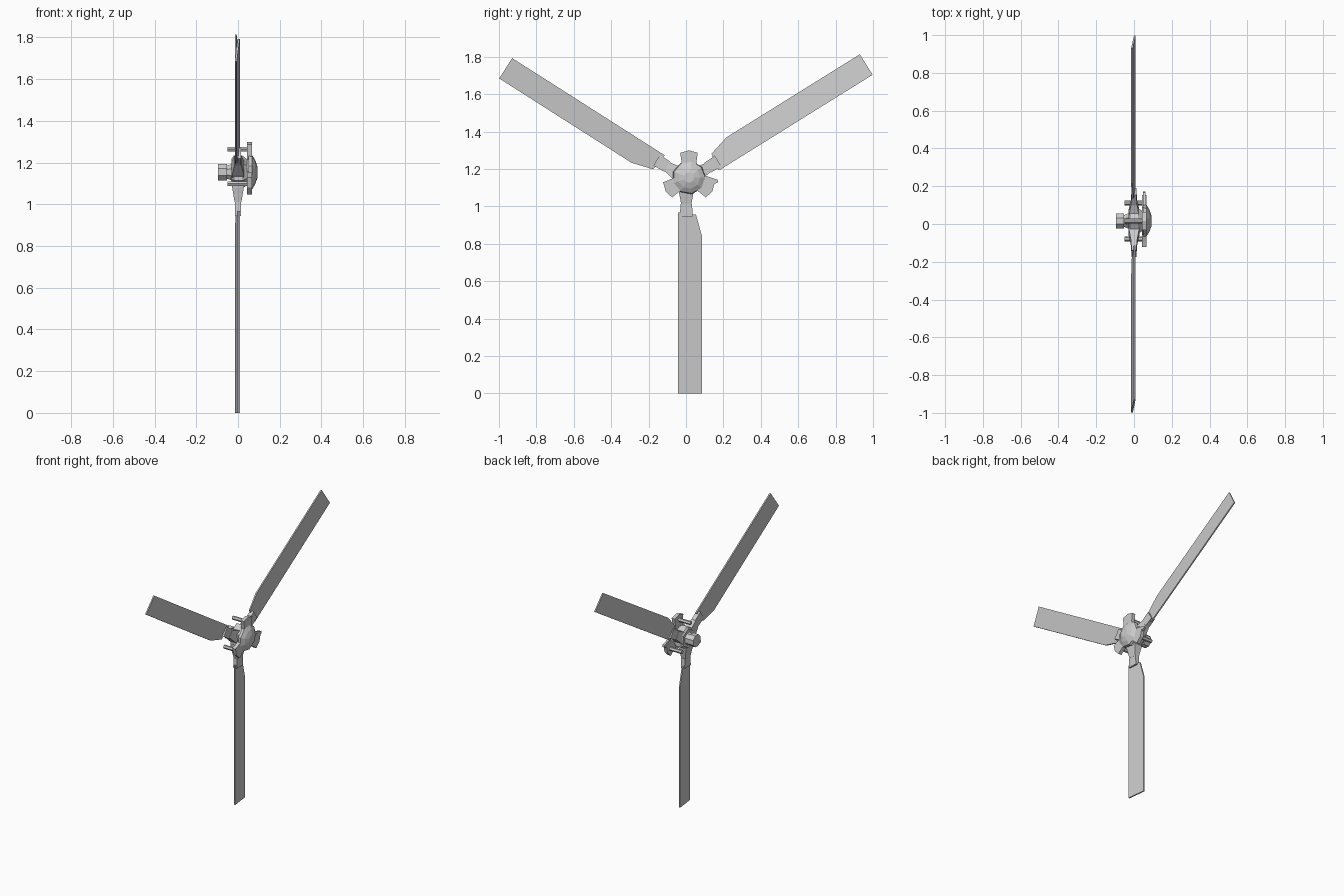
import bpy, bmesh
from math import sin, cos, pi, radians
from mathutils import Matrix, Vector

if "Cube" in bpy.data.objects:
    bpy.data.objects.remove(bpy.data.objects["Cube"])

HY, HZ = 0.016, 1.154          # hub axis (runs along x)


def make(name, rings, matrix=Matrix()):
    """Skin a list of equally sized vertex rings and cap both ends."""
    bm = bmesh.new()
    loops = [[bm.verts.new(matrix @ Vector(p)) for p in r] for r in rings]
    n = len(loops[0])
    for a, b in zip(loops, loops[1:]):
        for i in range(n):
            j = (i + 1) % n
            bm.faces.new((a[i], a[j], b[j], b[i]))
    bm.faces.new(loops[0][::-1])
    bm.faces.new(loops[-1])
    bmesh.ops.recalc_face_normals(bm, faces=bm.faces)
    me = bpy.data.meshes.new(name)
    bm.to_mesh(me)
    bm.free()
    ob = bpy.data.objects.new(name, me)
    bpy.context.collection.objects.link(ob)
    return ob


def lathe(name, profile, sides, y=HY, z=HZ, phase=0.0):
    """Faceted turned part around x; profile is (x, radius)."""
    rings = []
    for x, r in profile:
        rings.append([(x, y + r * cos(phase + 2 * pi * i / sides),
                       z + r * sin(phase + 2 * pi * i / sides)) for i in range(sides)])
    return make(name, rings)


def plate(name, outline, x0, x1):
    return make(name, [[(x, y, z) for y, z in outline] for x in (x0, x1)])


def rect(s, w, d, t=-0.02):
    return [(-d, t - w, s), (d, t - w, s), (d, t + w, s), (-d, t + w, s)]


# Blades and their grips, built tip-first in a local frame then swung into place
tips = [(0.0215, 0.0, 0), (0.9635, 1.758, 121.9), (-0.964, 1.738, -122.5)]
blade_outline = [(-0.0645, 0), (0.0645, 0), (0.0645, 0.84), (0.032, 0.955), (-0.0645, 0.968)]


def pitch(t):
    return -0.0035 - 0.0075 * t / 0.0645


for k, (ty, tz, ang) in enumerate(tips, 1):
    m = Matrix.Translation((0, ty, tz)) @ Matrix.Rotation(radians(ang), 4, 'X')
    make(f"blade_{k}", [[(pitch(t) + dx, t, s) for t, s in blade_outline]
                        for dx in (-0.0045, 0.0045)], m)
    # Hub arm tapering out to a clamp block
    make(f"blade_arm_{k}", [rect(1.16, .045, .03), rect(1.08, .04, .028),
                            rect(1.01, .027, .016)], m)
    make(f"blade_clamp_{k}", [rect(1.012, .031, .015), rect(0.945, .034, .014)], m)

# Central hub block and drive shaft
lathe("hub_body", [(-0.03, 0.065), (-0.02, 0.08), (0.02, 0.08), (0.045, 0.06)], 6, phase=pi / 6)
lathe("drive_shaft", [(-0.052, 0.034), (-0.025, 0.045)], 8, phase=pi / 8)
lathe("shaft_nut", [(-0.095, 0.043), (-0.052, 0.043)], 8, phase=pi / 8)

# Three-lobed front plate with a pin behind each lobe
outline = []
for k, deg in enumerate((90, 210, 330), 1):
    a = radians(deg)
    for r, w in ((.06, -.038), (.10, -.042), (.132, -.047), (.145, 0),
                 (.132, .047), (.10, .042), (.06, .038)):
        outline.append((HY + r * cos(a) - w * sin(a), HZ + r * sin(a) + w * cos(a)))
    lathe(f"lobe_pin_{k}", [(-0.05, 0.013), (0.045, 0.013)], 6,
          HY + .11 * cos(a), HZ + .11 * sin(a))
plate("lobed_plate", outline, 0.042, 0.066)

# Small tab on one lobe
plate("side_tab", [(0.10, 1.10), (0.155, 1.12), (0.172, 1.13), (0.168, 1.142),
                   (0.13, 1.155), (0.10, 1.165)], 0.048, 0.062)

# Faceted domed cap
lathe("domed_cap", [(0.05, 0.09), (0.066, 0.086), (0.082, 0.06), (0.093, 0.028)], 9)
